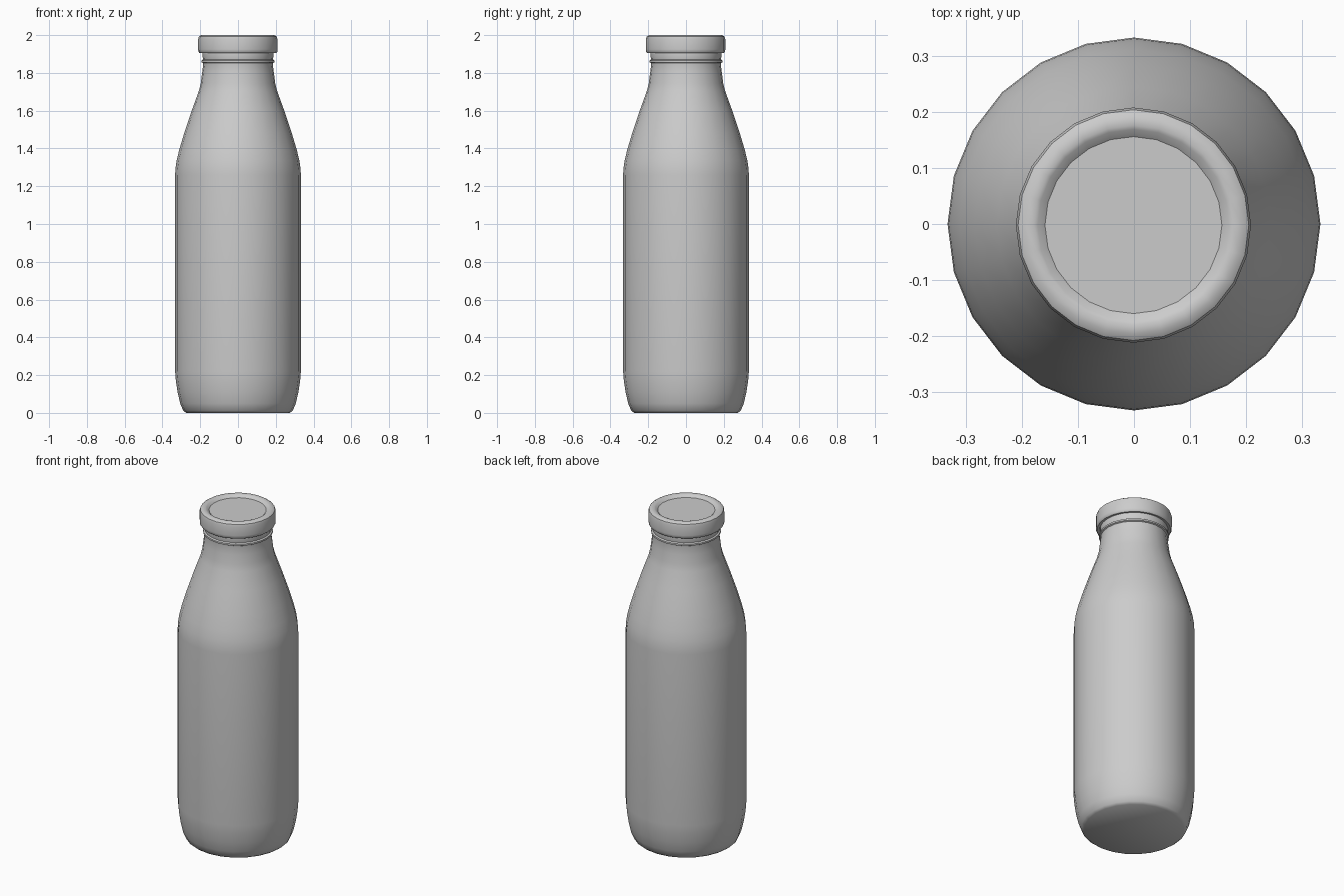
import bpy, bmesh, math

if "Cube" in bpy.data.objects:
    bpy.data.objects.remove(bpy.data.objects["Cube"])

SIDES = 24

def lathe(name, profile, center=(0, 0)):
    """Revolve (radius, height) points around z; zero radius closes an end."""
    bm = bmesh.new()
    rings = []
    for r, z in profile:
        if r == 0:
            rings.append([bm.verts.new((0, 0, z))])
            continue
        rings.append([bm.verts.new((r * math.cos(2 * math.pi * i / SIDES),
                                    r * math.sin(2 * math.pi * i / SIDES), z))
                      for i in range(SIDES)])
    for a, b in zip(rings, rings[1:]):
        for i in range(SIDES):
            j = (i + 1) % SIDES
            if len(a) == 1:
                bm.faces.new((a[0], b[j], b[i]))
            elif len(b) == 1:
                bm.faces.new((a[i], a[j], b[0]))
            else:
                bm.faces.new((a[i], a[j], b[j], b[i]))
    bmesh.ops.recalc_face_normals(bm, faces=bm.faces)
    mesh = bpy.data.meshes.new(name)
    bm.to_mesh(mesh)
    bm.free()
    obj = bpy.data.objects.new(name, mesh)
    obj.location = (center[0], center[1], 0)
    bpy.context.collection.objects.link(obj)
    bpy.ops.object.select_all(action='DESELECT')
    obj.select_set(True)
    bpy.context.view_layer.objects.active = obj
    bpy.ops.object.shade_smooth_by_angle(angle=math.radians(40))
    return obj

# Bottle: rounded base, straight body, tapered shoulder, neck with a thin bead
lathe("bottle", [
    (0, 0), (0.275, 0), (0.29, 0.012), (0.306, 0.05), (0.32, 0.11),
    (0.329, 0.17), (0.333, 0.22), (0.333, 1.26), (0.331, 1.295),
    (0.325, 1.335), (0.312, 1.39), (0.285, 1.48), (0.245, 1.60),
    (0.207, 1.705), (0.197, 1.745), (0.19, 1.80), (0.184, 1.845),
    (0.185, 1.852), (0.193, 1.856), (0.193, 1.866), (0.185, 1.871),
    (0.187, 1.885), (0.187, 1.93), (0.18, 1.945), (0, 1.945)])

# Cap: rounded rim with a shallow recessed top
lathe("cap", [
    (0, 1.95), (0.188, 1.95), (0.188, 1.907), (0.203, 1.905),
    (0.209, 1.912), (0.21, 1.925), (0.21, 1.978), (0.206, 1.992),
    (0.194, 2.0), (0.178, 2.0), (0.171, 1.997), (0.158, 1.986),
    (0, 1.986)], center=(-0.001, -0.002))
